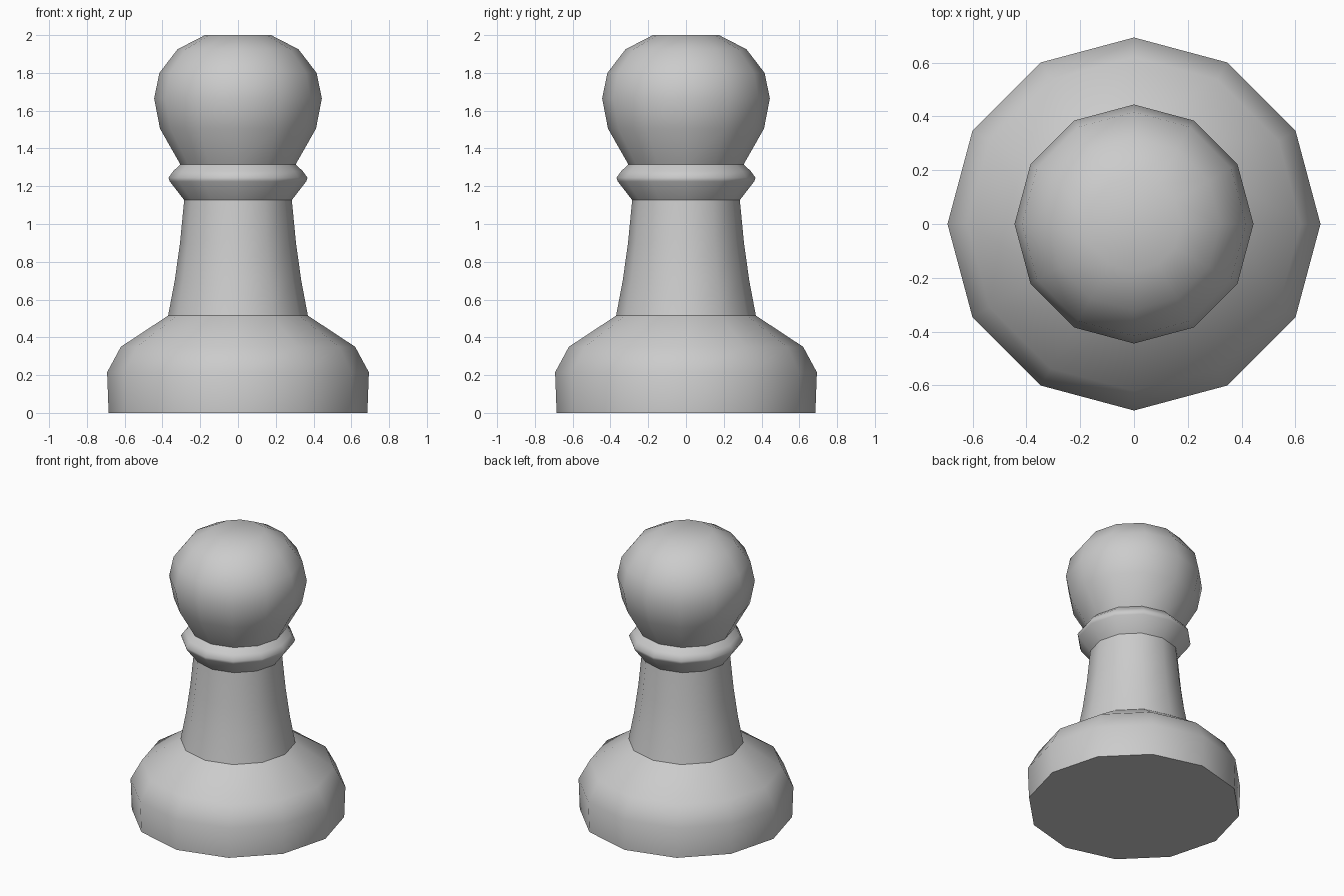
import bpy, bmesh
from math import cos, sin, pi

if "Cube" in bpy.data.objects:
    bpy.data.objects.remove(bpy.data.objects["Cube"])

SIDES = 12


def lathe(name, profile, cap_bottom=False, cap_top=False, smooth_cap=False):
    """Spin (radius, height) points around z; smooth sides, optional end caps."""
    bm = bmesh.new()
    rings = [[bm.verts.new((r * cos(2 * pi * i / SIDES), r * sin(2 * pi * i / SIDES), z))
              for i in range(SIDES)] for r, z in profile]
    for low, high in zip(rings, rings[1:]):
        for i in range(SIDES):
            j = (i + 1) % SIDES
            bm.faces.new((low[i], low[j], high[j], high[i])).smooth = True
    if cap_bottom:
        face = bm.faces.new(rings[0][::-1])
        for edge in face.edges:
            edge.smooth = False
    if cap_top:
        bm.faces.new(rings[-1]).smooth = smooth_cap
    mesh = bpy.data.meshes.new(name)
    bm.to_mesh(mesh)
    bm.free()
    obj = bpy.data.objects.new(name, mesh)
    bpy.context.collection.objects.link(obj)
    return obj


# Wide rounded foot
lathe("base", [(0.685, 0), (0.693, 0.215), (0.62, 0.35), (0.37, 0.515)], cap_bottom=True)

# Tapered stem
lathe("stem", [(0.37, 0.515), (0.335, 0.70), (0.307, 0.90), (0.285, 1.127)])

# Ring under the head
lathe("collar", [(0.285, 1.127), (0.361, 1.225), (0.368, 1.245),
                 (0.343, 1.28), (0.305, 1.315)])

# Ball head with a flattened top
lathe("head", [(0.305, 1.315), (0.413, 1.505), (0.444, 1.665), (0.416, 1.80),
               (0.32, 1.925), (0.175, 2.0)], cap_top=True, smooth_cap=True)
